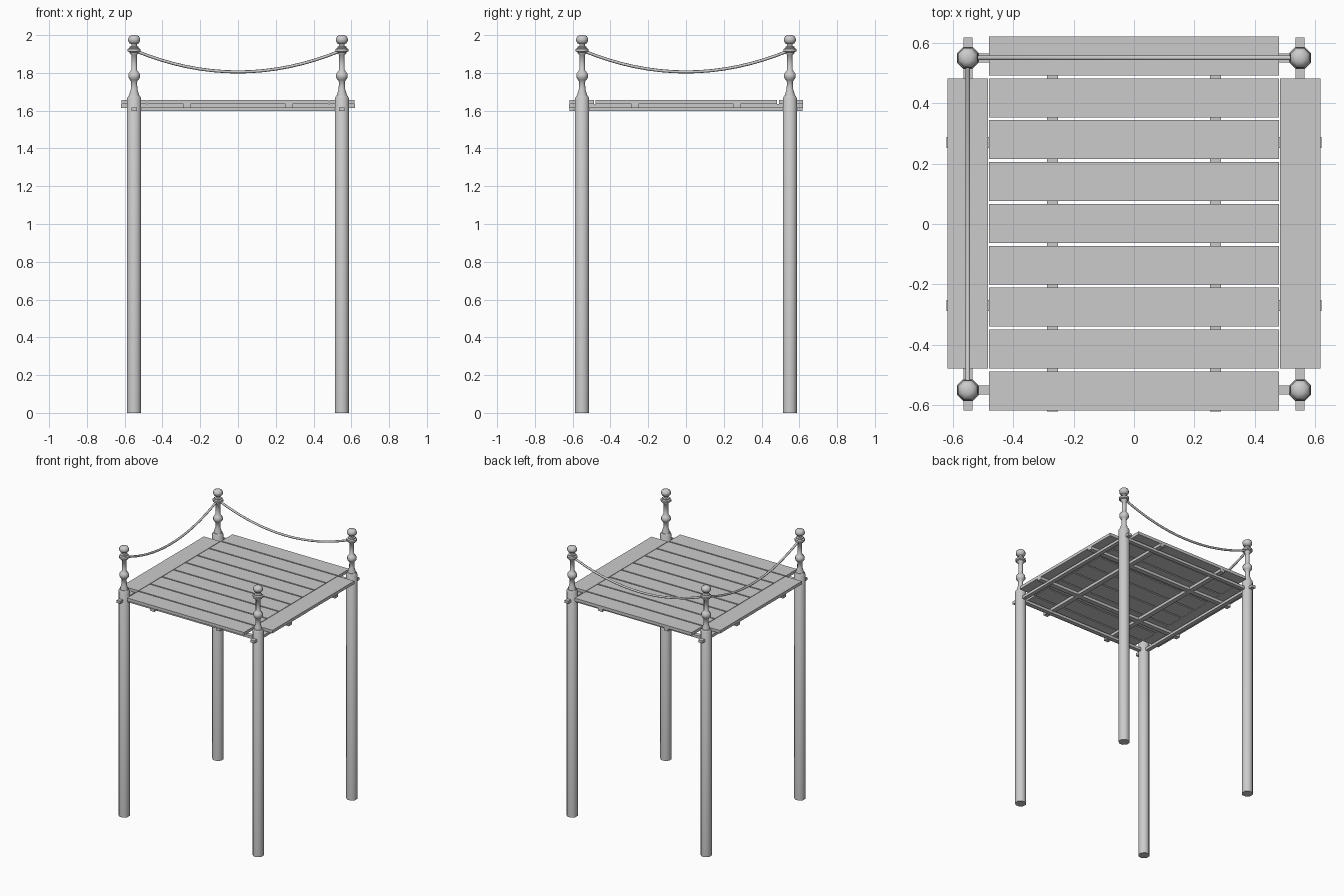
import bpy
import bmesh
import math
from mathutils import Vector

cube = bpy.data.objects.get("Cube")
if cube:
    bpy.data.objects.remove(cube, do_unlink=True)

grey = bpy.data.materials.new("light grey")
grey.use_nodes = True
COLOUR = (0.6, 0.6, 0.6, 1)
grey.diffuse_color = COLOUR
grey.node_tree.nodes["Principled BSDF"].inputs["Base Color"].default_value = COLOUR

POST = 0.55      # post distance from the centre line
JOIST = 0.27     # joist distance from the centre line


def finish(bm, name, smooth=False):
    bmesh.ops.recalc_face_normals(bm, faces=bm.faces)
    mesh = bpy.data.meshes.new(name)
    bm.to_mesh(mesh)
    bm.free()
    mesh.materials.append(grey)
    obj = bpy.data.objects.new(name, mesh)
    bpy.context.collection.objects.link(obj)
    if smooth:
        bpy.ops.object.select_all(action="DESELECT")
        obj.select_set(True)
        bpy.context.view_layer.objects.active = obj
        bpy.ops.object.shade_smooth_by_angle(angle=math.radians(50))
    return obj


def box(name, centre, size):
    bm = bmesh.new()
    bmesh.ops.create_cube(bm, size=1)
    bmesh.ops.scale(bm, vec=size, verts=bm.verts)
    bmesh.ops.translate(bm, vec=centre, verts=bm.verts)
    return finish(bm, name)


def skin(bm, rings):
    for a, b in zip(rings, rings[1:]):
        for i in range(len(a)):
            j = (i + 1) % len(a)
            bm.faces.new((a[i], a[j], b[j], b[i]))
    bm.faces.new(rings[0])
    bm.faces.new(rings[-1])


def lathe(name, x, y, profile, sides=8):
    # Flat sides face the axes, so radii are measured to the flats
    bm = bmesh.new()
    rings = []
    for r, z in profile:
        r /= math.cos(math.pi / sides)
        angles = [(i + 0.5) * math.tau / sides for i in range(sides)]
        rings.append([bm.verts.new((x + r * math.cos(a), y + r * math.sin(a), z))
                      for a in angles])
    skin(bm, rings)
    return finish(bm, name, smooth=True)


def rope(name, start, end, sag, radius=0.008, steps=16, sides=8):
    bm = bmesh.new()
    start, end = Vector(start), Vector(end)
    up = Vector((0, 0, 1))
    run = end - start
    side = run.normalized().cross(up)
    rings = []
    for k in range(steps + 1):
        t = k / steps
        centre = start + run * t - up * (sag * 4 * t * (1 - t))
        slope = -sag * 4 * (1 - 2 * t)
        tangent = (run + up * slope).normalized()
        normal = side.cross(tangent)
        rings.append([bm.verts.new(centre + radius * (side * math.cos(a) + normal * math.sin(a)))
                      for a in (i * math.tau / sides for i in range(sides))])
    skin(bm, rings)
    return finish(bm, name, smooth=True)


# Posts and their turned finials
post_profile = [(0.0365, 0), (0.0365, 1.668), (0.03, 1.68)]
finial_profile = [
    (0.027, 1.675), (0.025, 1.69), (0.017, 1.715), (0.016, 1.755),
    (0.022, 1.762), (0.031, 1.776), (0.031, 1.793), (0.022, 1.806),
    (0.015, 1.815), (0.015, 1.895), (0.024, 1.903), (0.024, 1.909),
    (0.034, 1.914), (0.034, 1.927), (0.024, 1.932), (0.024, 1.938),
    (0.015, 1.943), (0.015, 1.952), (0.025, 1.957), (0.032, 1.97),
    (0.032, 1.981), (0.025, 1.994), (0.012, 2.0)]
for x, lr in ((-POST, "right"), (POST, "left")):
    for y, fb in ((-POST, "front"), (POST, "back")):
        lathe(f"post_{fb}_{lr}", x, y, post_profile)
        lathe(f"finial_{fb}_{lr}", x, y, finial_profile)

# Frame beams and the joists that rest on them
for s, lr, fb in ((-1, "right", "front"), (1, "left", "back")):
    box(f"frame_beam_{fb}", (0, s * POST, 1.608), (2 * POST, 0.03, 0.02))
    box(f"frame_beam_{lr}", (s * POST, 0, 1.608), (0.03, 1.235, 0.02))
    box(f"cross_joist_{fb}", (0, s * JOIST, 1.625), (1.24, 0.036, 0.02))
    box(f"long_joist_{lr}", (s * JOIST, 0, 1.625), (0.036, 1.24, 0.02))

# Deck planks, with one edge plank on each side
for k in range(-4, 5):
    box(f"deck_plank_{k + 5}", (0, k * 0.1385 + 0.002, 1.646), (0.96, 0.129, 0.022))
for s, lr in ((-1, "right"), (1, "left")):
    box(f"edge_plank_{lr}", (s * 0.551, 0.002, 1.646), (0.134, 0.96, 0.022))

# Hanging ropes on two sides
rope("rope_back", (-POST, POST, 1.92), (POST, POST, 1.92), 0.115)
rope("rope_right", (-POST, -POST, 1.92), (-POST, POST, 1.92), 0.115)
